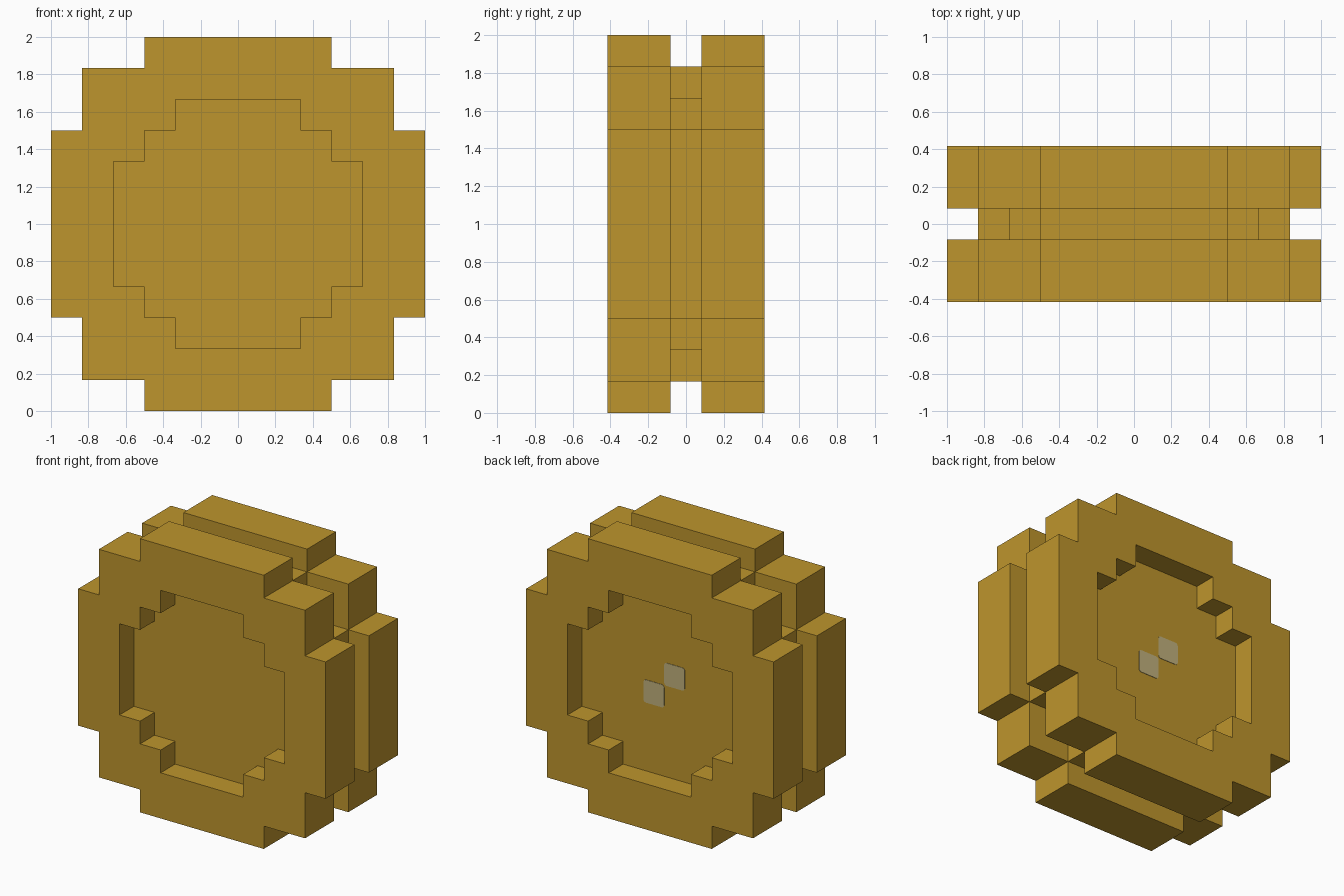
import bpy
import bmesh
import math

cube = bpy.data.objects.get("Cube")
if cube:
    bpy.data.objects.remove(cube, do_unlink=True)

U = 1 / 6  # size of one block step


def material(name, rgb):
    m = bpy.data.materials.new(name)
    m.use_nodes = True
    m.diffuse_color = (*rgb, 1)
    bsdf = next(n for n in m.node_tree.nodes if n.type == 'BSDF_PRINCIPLED')
    bsdf.inputs["Base Color"].default_value = (*rgb, 1)
    bsdf.inputs["Roughness"].default_value = 0.8
    return m


def finish(bm, name, mat):
    mesh = bpy.data.meshes.new(name)
    bm.to_mesh(mesh)
    bm.free()
    mesh.materials.append(mat)
    obj = bpy.data.objects.new(name, mesh)
    bpy.context.collection.objects.link(obj)
    return obj


def stepped_circle(corner):
    """Repeat one stepped corner around the four quarters."""
    pts = []
    for q in range(4):
        c, s = round(math.cos(q * math.pi / 2)), round(math.sin(q * math.pi / 2))
        pts += [(x * c + z * s, z * c - x * s) for x, z in corner]
    return pts


gold = material("gold", (0.515, 0.301, 0.026))
pale = material("pale grey gold", (0.527, 0.440, 0.205))

# Stepped outlines in block units, one corner each
rim = stepped_circle([(3, 6), (3, 5), (5, 5), (5, 3), (6, 3)])
core = stepped_circle([(3, 5), (3, 4), (4, 4), (4, 3), (5, 3)])
recess = stepped_circle([(2, 4), (2, 3), (3, 3), (3, 2), (4, 2)])

# Wheel body: one skin from the front recess floor, over the grooved rim, to the back floor
half = [(recess, 1.5), (recess, 2.5), (rim, 2.5), (rim, 0.5), (core, 0.5)]
sections = [(p, -y) for p, y in half] + [(p, y) for p, y in reversed(half)]
bm = bmesh.new()
loops = [[bm.verts.new((x * U, y * U, 1 + z * U)) for x, z in p] for p, y in sections]
for a, b in zip(loops, loops[1:]):
    n = len(a)
    for i in range(n):
        j = (i + 1) % n
        bm.faces.new((a[i], a[j], b[j], b[i]))
bm.faces.new(loops[0])
bm.faces.new(loops[-1])
bmesh.ops.recalc_face_normals(bm, faces=bm.faces)
# Drop the zero-width slivers where groove and rim steps meet
slivers = [f for f in bm.faces if f.calc_area() < 1e-6]
bmesh.ops.delete(bm, geom=slivers, context='FACES_ONLY')
finish(bm, "grooved_wheel", gold)


# Two rounded inlay plates set diagonally on the back floor
def inlay(name, cx, cz):
    r, h = 0.02, U / 2
    pts = []
    for q in range(4):
        mid = math.radians(45 + 90 * q)
        ox = cx + math.copysign(h - r, math.cos(mid))
        oz = cz + math.copysign(h - r, math.sin(mid))
        for k in (-45, -15, 15, 45):
            a = mid + math.radians(k)
            pts.append((ox + r * math.cos(a), oz + r * math.sin(a)))
    bm = bmesh.new()
    face = bm.faces.new([bm.verts.new((x, 1.5 * U, 1 + z)) for x, z in pts])
    ext = bmesh.ops.extrude_face_region(bm, geom=[face], use_keep_orig=True)
    top = [v for v in ext["geom"] if isinstance(v, bmesh.types.BMVert)]
    bmesh.ops.translate(bm, verts=top, vec=(0, 0.003, 0))
    bmesh.ops.recalc_face_normals(bm, faces=bm.faces)
    finish(bm, name, pale)


inlay("lower_left_inlay", U / 2, -U / 2)
inlay("upper_right_inlay", -U / 2, U / 2)
